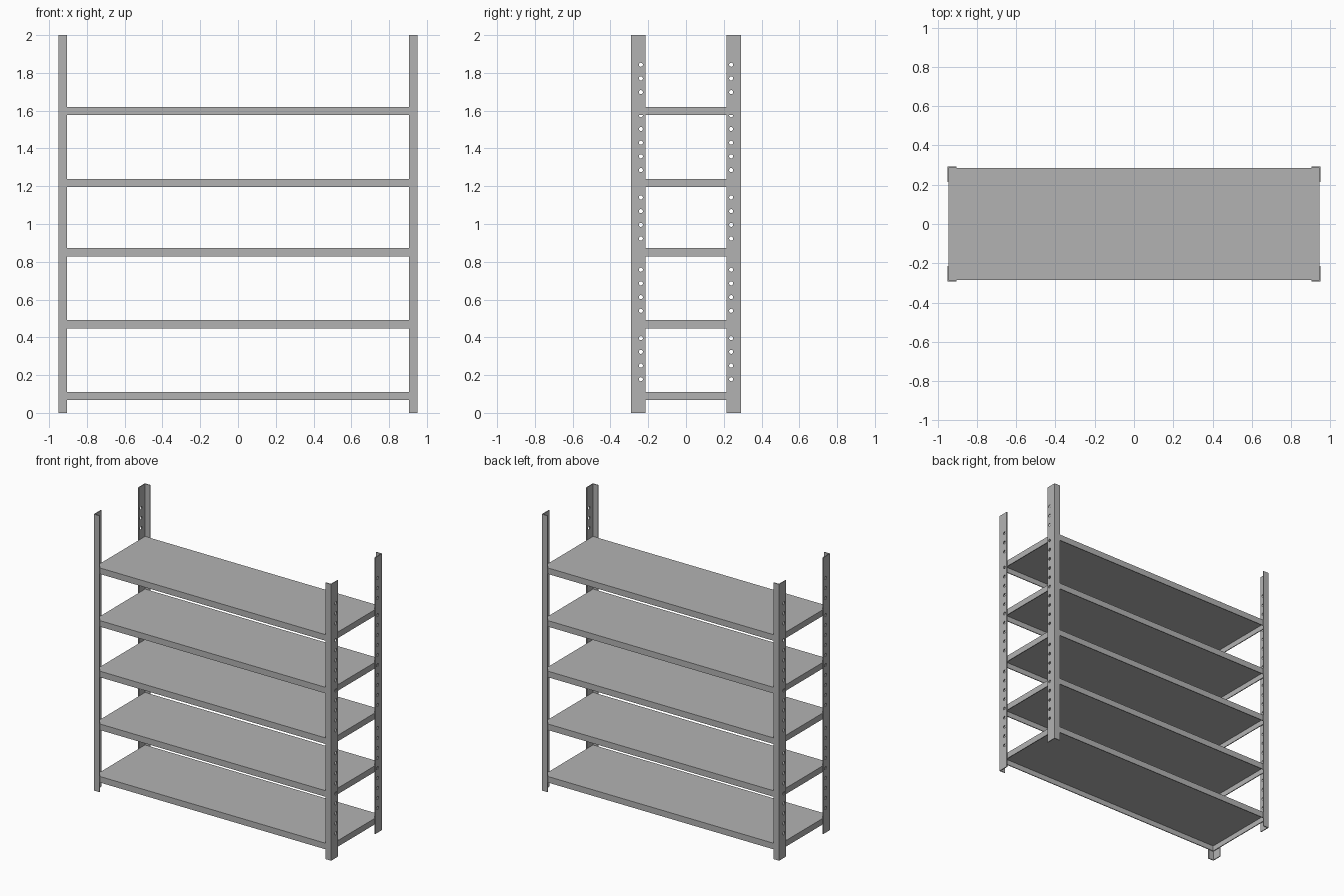
import bpy, bmesh, math
from mathutils import Matrix, Vector

cube = bpy.data.objects.get("Cube")
if cube:
    bpy.data.objects.remove(cube, do_unlink=True)

# Overall sizes
HALF_X, HALF_Y, HEIGHT = 0.95, 0.292, 2.0
T = 0.006                       # sheet thickness
FLANGE_X, FLANGE_Y = 0.046, 0.077
HOLE_Y, HOLE_R, HOLE_SIDES, PITCH = 0.239, 0.011, 12, 0.0725
HOLE_RUNS = [(0.178, 9), (0.923, 10), (1.698, 3)]   # lowest hole, count
SHELF_TOPS = [0.111, 0.491, 0.873, 1.239, 1.62]
SHELF_DEPTH = 0.044

steel = bpy.data.materials.new("grey_steel")
steel.use_nodes = True
GREY = (0.45, 0.45, 0.45, 1)
steel.diffuse_color = GREY
steel.node_tree.nodes["Principled BSDF"].inputs["Base Color"].default_value = GREY


def add_box(bm, low, high):
    low, high = Vector(low), Vector(high)
    size = high - low
    bmesh.ops.create_cube(
        bm, size=1, matrix=Matrix.Translation((low + high) / 2) @ Matrix.Diagonal((*size, 1)))


def finish(bm, name):
    bmesh.ops.recalc_face_normals(bm, faces=bm.faces)
    mesh = bpy.data.meshes.new(name)
    bm.to_mesh(mesh)
    bm.free()
    mesh.materials.append(steel)
    obj = bpy.data.objects.new(name, mesh)
    bpy.context.collection.objects.link(obj)
    return obj


def add_outline(curve, points):
    spline = curve.splines.new("POLY")
    spline.points.add(len(points) - 1)
    for point, (a, b) in zip(spline.points, points):
        point.co = (a, b, 0, 1)
    spline.use_cyclic_u = True
    spline.use_smooth = False


def punched_plate(sy):
    """Mesh of the side flange: a filled outline with round holes."""
    curve = bpy.data.curves.new("plate_outline", "CURVE")
    curve.dimensions = "2D"
    curve.fill_mode = "BOTH"
    curve.extrude = T / 2
    outer, inner = sy * HALF_Y, sy * (HALF_Y - FLANGE_Y)
    add_outline(curve, [(outer, 0), (inner, 0), (inner, HEIGHT), (outer, HEIGHT)])
    for start, count in HOLE_RUNS:
        for i in range(count):
            z = start + i * PITCH
            angles = [math.tau * k / HOLE_SIDES for k in range(HOLE_SIDES)]
            add_outline(curve, [(sy * HOLE_Y + HOLE_R * math.cos(a),
                                 z + HOLE_R * math.sin(a)) for a in angles])
    helper = bpy.data.objects.new("plate_helper", curve)
    bpy.context.collection.objects.link(helper)
    graph = bpy.context.evaluated_depsgraph_get()
    mesh = bpy.data.meshes.new_from_object(helper.evaluated_get(graph))
    bpy.data.objects.remove(helper, do_unlink=True)
    bpy.data.curves.remove(curve)
    return mesh


# Four angle-section posts with punched side flanges
for sy, depth_name in ((-1, "front"), (1, "back")):
    plate = punched_plate(sy)
    for sx, side_name in ((1, "left"), (-1, "right")):
        bm = bmesh.new()
        bm.from_mesh(plate)
        bmesh.ops.remove_doubles(bm, verts=bm.verts, dist=1e-5)
        upright = Matrix(((0, 0, 1, sx * (HALF_X - T / 2)),
                          (1, 0, 0, 0), (0, 1, 0, 0), (0, 0, 0, 1)))
        bmesh.ops.transform(bm, matrix=upright, verts=bm.verts)
        xs = sorted((sx * (HALF_X - FLANGE_X), sx * (HALF_X - T)))
        ys = sorted((sy * HALF_Y, sy * (HALF_Y - T)))
        add_box(bm, (xs[0], ys[0], 0), (xs[1], ys[1], HEIGHT))
        finish(bm, f"{depth_name}_{side_name}_post")
    bpy.data.meshes.remove(plate)

# Shelves: thin trays with folded-down rims, open underneath
sx, sy = HALF_X - T - 0.0005, HALF_Y - T - 0.0005
for number, top in enumerate(SHELF_TOPS, 1):
    bm = bmesh.new()
    low, under = top - SHELF_DEPTH, top - T
    add_box(bm, (-sx, -sy, under), (sx, sy, top))
    for s in (-1, 1):
        a, b = sorted((s * sy, s * (sy - T)))
        add_box(bm, (-sx, a, low), (sx, b, under))
        a, b = sorted((s * sx, s * (sx - T)))
        add_box(bm, (a, -sy + T, low), (b, sy - T, under))
    finish(bm, f"shelf_{number}")
